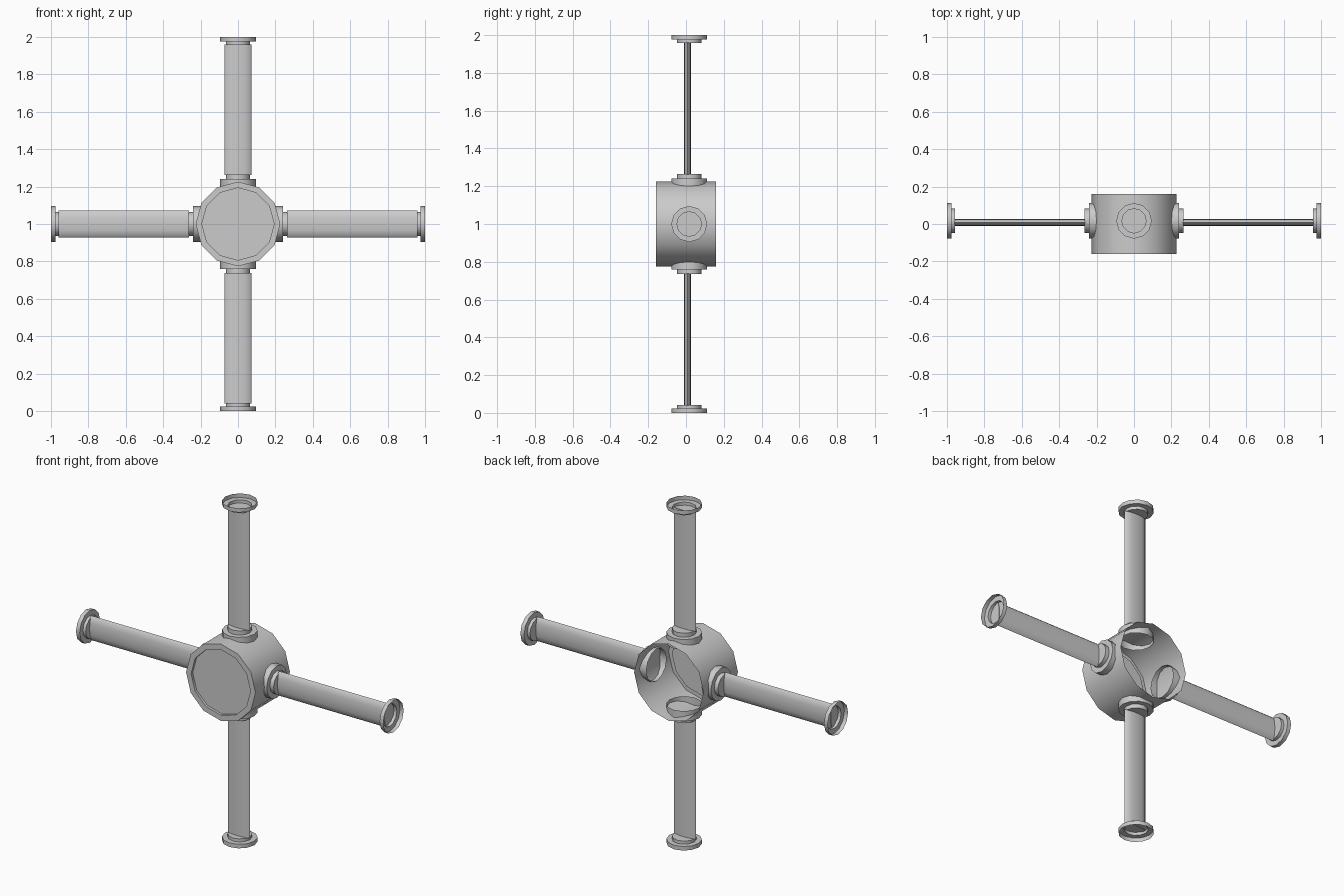
import bpy, bmesh, math
from mathutils import Matrix, Vector

if "Cube" in bpy.data.objects:
    bpy.data.objects.remove(bpy.data.objects["Cube"])

SIDES = 12
CENTRE = Matrix.Translation((0, 0, 1))


def lathe(name, profile, matrix, cap_start=False, cap_end=False, flatten=1.0):
    """Sweep (radius, height) points around local z with 12 sides, then place."""
    bm = bmesh.new()
    rings = []
    for r, h in profile:
        ring = []
        for i in range(SIDES):
            a = 2 * math.pi * i / SIDES
            ring.append(bm.verts.new((r * math.cos(a), r * math.sin(a) * flatten, h)))
        rings.append(ring)
    for lo, hi in zip(rings, rings[1:]):
        for i in range(SIDES):
            j = (i + 1) % SIDES
            bm.faces.new((lo[i], lo[j], hi[j], hi[i]))
    if cap_start:
        bm.faces.new(rings[0][::-1])
    if cap_end:
        bm.faces.new(rings[-1])
    bm.transform(matrix)
    mesh = bpy.data.meshes.new(name)
    bm.to_mesh(mesh)
    bm.free()
    obj = bpy.data.objects.new(name, mesh)
    bpy.context.collection.objects.link(obj)
    bpy.ops.object.select_all(action='DESELECT')
    obj.select_set(True)
    bpy.context.view_layer.objects.active = obj
    bpy.ops.object.shade_smooth_by_angle(angle=math.radians(32))
    return obj


# Hub drum: open at the back, recessed plate at the front
hub_turn = CENTRE @ Matrix.Rotation(math.radians(90), 4, 'X')
lathe("hub", [(0.226, -0.16), (0.226, 0.16), (0.193, 0.16), (0.193, 0.145)],
      hub_turn, cap_end=True)

# Four arms around the hub, each with a stepped cup at either end
for k, side in enumerate(("top", "right", "bottom", "left")):
    turn = CENTRE @ Matrix.Rotation(math.radians(90 * k), 4, 'Y')
    cup_place = turn @ Matrix.Translation((0, 0.017, 0))
    arm_place = turn @ Matrix.Translation((0, 0.008, 0))
    # flattened arm
    lathe(side + "_arm", [(0.072, 0.262), (0.072, 0.961)], arm_place,
          cap_start=True, cap_end=True, flatten=0.26)
    # collar opening into the hub
    lathe(side + "_collar", [(0.095, 0.18), (0.095, 0.241), (0.065, 0.241), (0.065, 0.265)],
          cup_place, cap_end=True)
    # end flange opening outwards
    lathe(side + "_flange", [(0.065, 0.958), (0.065, 0.976), (0.095, 0.976), (0.095, 1.0)],
          cup_place, cap_start=True)
